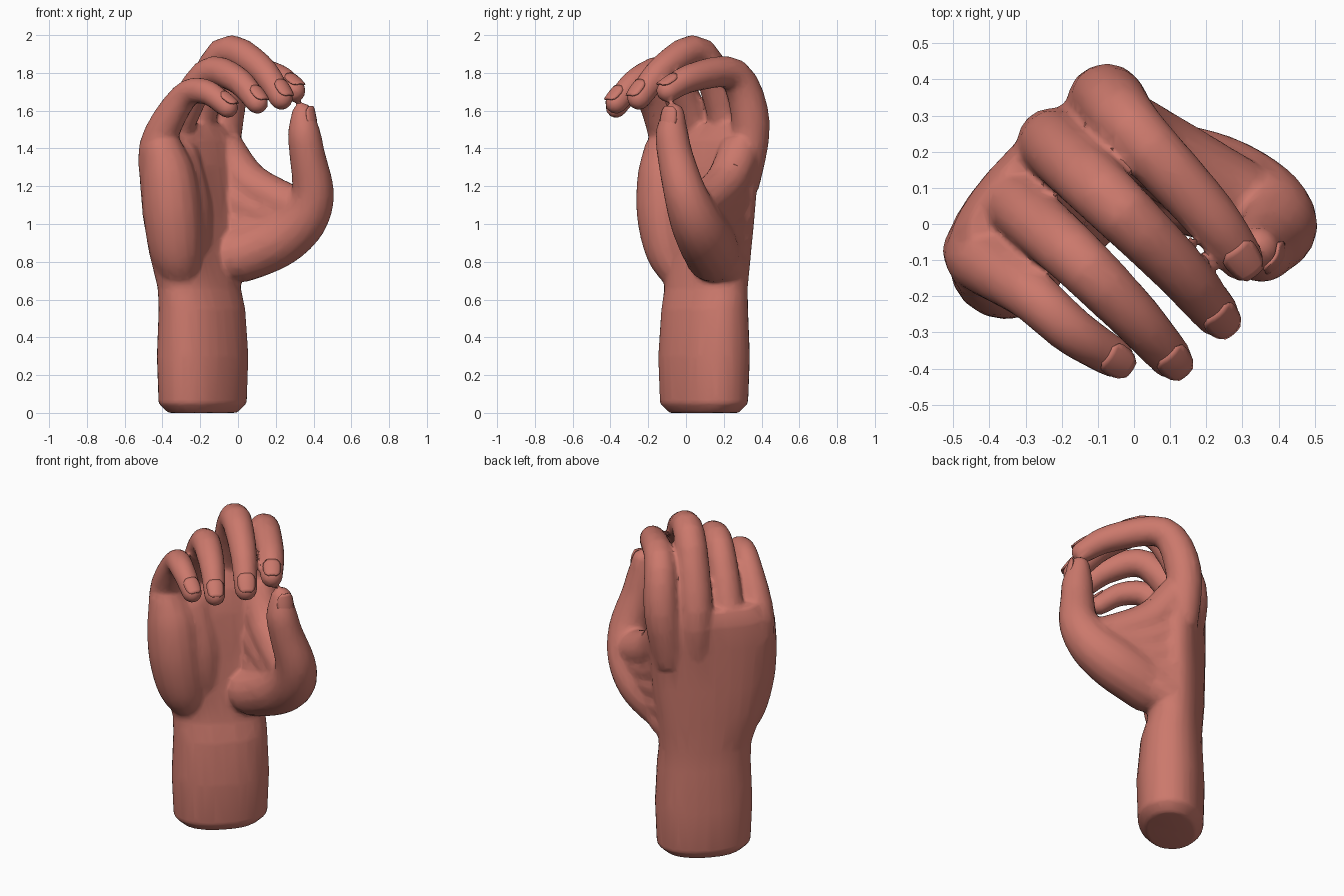
import bpy, bmesh, math
from mathutils import Vector

cube = bpy.data.objects.get("Cube")
if cube:
    bpy.data.objects.remove(cube)

skin = bpy.data.materials.new("skin")
skin.use_nodes = True
SKIN = (0.60, 0.19, 0.15, 1)
skin.diffuse_color = SKIN
skin.node_tree.nodes["Principled BSDF"].inputs["Base Color"].default_value = SKIN

# Hand axes: ACROSS runs from little finger to thumb, PALM is where the palm faces
ACROSS = Vector((1, 1, 0)).normalized()
PALM = Vector((1, -1, 0)).normalized()
UP = Vector((0, 0, 1))


def place(u, v, z):
    return ACROSS * u + PALM * v + UP * z


def catmull(rows, steps):
    """Smoothly interpolate rows of numbers."""
    rows = [Vector(r) for r in rows]
    out = []
    for i in range(len(rows) - 1):
        a, b, c, d = (rows[max(0, min(len(rows) - 1, i + k))] for k in (-1, 0, 1, 2))
        for s in range(steps):
            t = s / steps
            out.append(b + (c - a) * t / 2 + (a - b * 2.5 + c * 2 - d / 2) * t ** 2
                       + (b * 1.5 - a / 2 - c * 1.5 + d / 2) * t ** 3)
    return out + [rows[-1]]


def skin_rings(bm, rings):
    loops = [[bm.verts.new(p) for p in ring] for ring in rings]
    n = len(loops[0])
    for a, b in zip(loops, loops[1:]):
        for i in range(n):
            bm.faces.new((a[i], a[(i + 1) % n], b[(i + 1) % n], b[i]))
    bm.faces.new(loops[0][::-1])
    bm.faces.new(loops[-1])


def tube(bm, path, sides=16):
    """Round limb through (across, palm, up, radius) points with a domed end."""
    pts = catmull(path, 4)
    pos = [place(*p[:3]) for p in pts]
    rings = []
    for i, p in enumerate(pos):
        d = (pos[min(i + 1, len(pos) - 1)] - pos[max(i - 1, 0)]).normalized()
        s = (ACROSS - d * ACROSS.dot(d)).normalized()
        n = d.cross(s)
        r = pts[i][3]
        ring = lambda k, off: [p + d * off + (s * math.cos(a) + n * math.sin(a)) * r * k
                               for a in (j * math.tau / sides for j in range(sides))]
        if i == len(pos) - 1:
            rings += [ring(1, 0), ring(.9, r * .4), ring(.65, r * .72), ring(.3, r * .92)]
        else:
            rings.append(ring(1, 0))
    skin_rings(bm, rings)


def slab(bm, rows, sides=28, power=2.2):
    """Rounded-box sections: height, across centre/half, palm centre/half."""
    rings = []
    for z, uc, hu, vc, hv in rows:
        ring = []
        for j in range(sides):
            c, s = math.cos(j * math.tau / sides), math.sin(j * math.tau / sides)
            e = 2 / power
            ring.append(place(uc + hu * math.copysign(abs(c) ** e, c),
                              vc + hv * math.copysign(abs(s) ** e, s), z))
        rings.append(ring)
    skin_rings(bm, rings)


def build(name, bm):
    bmesh.ops.recalc_face_normals(bm, faces=bm.faces)
    me = bpy.data.meshes.new(name)
    bm.to_mesh(me)
    bm.free()
    me.materials.append(skin)
    ob = bpy.data.objects.new(name, me)
    bpy.context.collection.objects.link(ob)
    bpy.ops.object.select_all(action='DESELECT')
    ob.select_set(True)
    bpy.context.view_layer.objects.active = ob
    return ob


# Finger paths: metacarpal, knuckle, middle joint, end joint, tip
FINGERS = {
    "index": [(.14, -.28, 1.2, .09), (.19, -.295, 1.53, .102), (.18, -.18, 1.79, .088),
              (.165, .12, 1.775, .077), (.142, .28, 1.705, .063)],
    "middle": [(-.01, -.29, 1.2, .09), (0, -.31, 1.53, .098), (0, -.11, 1.9, .089),
               (0, .16, 1.83, .077), (-.015, .34, 1.665, .064)],
    "ring": [(-.17, -.27, 1.2, .09), (-.19, -.28, 1.47, .09), (-.18, -.06, 1.79, .083),
             (-.18, .17, 1.765, .073), (-.19, .335, 1.64, .06)],
    "little": [(-.32, -.24, 1.15, .1), (-.365, -.24, 1.41, .097), (-.34, -.07, 1.67, .075),
               (-.33, .09, 1.70, .067), (-.3, .225, 1.615, .057)],
}
THUMB = [(.03, -.17, .78, .1), (.08, -.12, .82, .14), (.15, -.04, .86, .15), (.23, .09, .93, .15),
         (.275, .21, 1.03, .135), (.275, .285, 1.17, .113), (.22, .30, 1.36, .095),
         (.195, .30, 1.48, .087), (.195, .29, 1.58, .062)]

bm = bmesh.new()
# Forearm, wrist and palm
slab(bm, [(0, -.065, .21, -.2, .14), (.05, -.065, .265, -.2, .183), (.3, -.065, .275, -.2, .19),
          (.55, -.065, .265, -.205, .173), (.66, -.07, .262, -.22, .155),
          (.85, -.09, .30, -.235, .15), (1.05, -.1, .335, -.245, .142),
          (1.3, -.1, .355, -.26, .13), (1.44, -.09, .335, -.275, .115),
          (1.53, -.08, .27, -.285, .08)])
# Little-finger heel and hollow of the palm
tube(bm, [(-.22, -.2, .72, .1), (-.28, -.18, .85, .14), (-.32, -.17, 1.05, .155),
          (-.34, -.18, 1.25, .145), (-.36, -.2, 1.38, .115)])
tube(bm, [(-.16, -.22, .74, .1), (-.18, -.2, .9, .13), (-.2, -.2, 1.1, .14),
          (-.22, -.22, 1.35, .11)])
tube(bm, THUMB)
# Fan of muscle from the back of the hand to the thumb
FAN = [((.08, -.25, .78), (.13, -.15, .8), (.16, -.05, .86)),
       ((.1, -.25, .92), (.15, -.11, .89), (.22, .05, .93)),
       ((.1, -.25, 1.05), (.16, -.1, .99), (.25, .14, 1.0)),
       ((.12, -.25, 1.2), (.18, -.07, 1.08), (.26, .17, 1.03)),
       ((.15, -.26, 1.4), (.19, -.1, 1.21), (.265, .2, 1.07))]
for strand in FAN:
    tube(bm, [(*p, .112) for p in strand])
for path in FINGERS.values():
    tube(bm, path)
hand = build("hand", bm)

# Fuse the parts, soften the joins and reduce to broad facets
remesh = hand.modifiers.new("fuse", 'REMESH')
remesh.mode = 'VOXEL'
remesh.voxel_size = .012
soften = hand.modifiers.new("soften", 'SMOOTH')
soften.factor, soften.iterations = .5, 8
facets = hand.modifiers.new("facets", 'DECIMATE')
facets.ratio = .1
for m in list(hand.modifiers):
    bpy.ops.object.modifier_apply(modifier=m.name)
bpy.ops.object.shade_smooth_by_angle(angle=math.radians(40))


def nail(name, joint, tip, outward):
    """Thin curved plate wrapped over the end of a finger."""
    a, b = place(*joint[:3]), place(*tip[:3])
    d = (b - a).normalized()
    n = (outward - d * outward.dot(d)).normalized()
    s = d.cross(n)
    r = tip[3]
    bm = bmesh.new()
    rows = []
    for i in range(7):
        t = i / 6
        wide = .8 * (1 - abs(2 * t - 1) ** 4 * .45)
        rad = r * (1.1 - .2 * t * t) + .001
        rows.append([bm.verts.new(b + d * r * (1.7 * t - 1.1)
                                  + (n * math.cos(w) + s * math.sin(w)) * rad)
                     for w in (wide * k / 3 for k in range(-3, 4))])
    for p, q in zip(rows, rows[1:]):
        for k in range(6):
            bm.faces.new((p[k], p[k + 1], q[k + 1], q[k]))
    ob = build(name, bm)
    thick = ob.modifiers.new("thickness", 'SOLIDIFY')
    thick.thickness, thick.offset = .009, 0
    bpy.ops.object.shade_smooth_by_angle(angle=math.radians(40))


for label, path in FINGERS.items():
    nail(label + "_nail", path[-2], path[-1], UP + PALM * .3)
nail("thumb_nail", THUMB[-2], THUMB[-1], PALM * .85 + ACROSS * .25)
